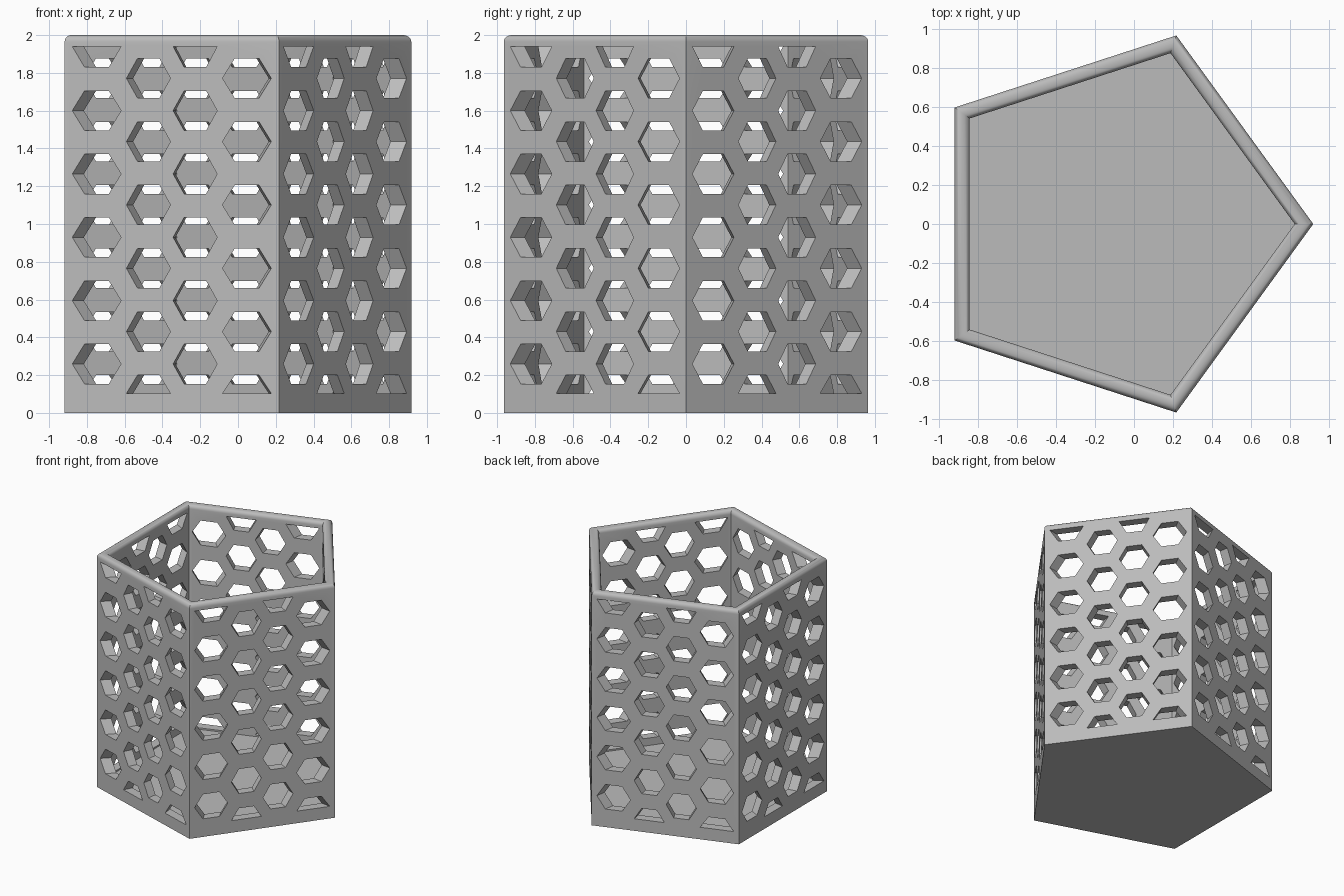
import bpy, bmesh
from math import cos, sin, pi, radians

cube = bpy.data.objects.get("Cube")
if cube:
    bpy.data.objects.remove(cube)

HEIGHT, RADIUS, WALL, FLOOR = 2.0, 1.0143, 0.077, 0.09
ROUND = 0.035                      # rim rounding
CENTRE_X = -0.097
APOTHEM = RADIUS * cos(pi / 5)
HEX, PITCH = 0.121, 0.3353         # hole radius and vertical spacing
LOW, HIGH = 0.103, 1.94            # band the holes are kept within

grey = bpy.data.materials.new("light grey")
grey.use_nodes = True
colour = (0.5, 0.5, 0.5, 1)
grey.diffuse_color = colour
grey.node_tree.nodes["Principled BSDF"].inputs["Base Color"].default_value = colour


def make_object(name, bm):
    bmesh.ops.recalc_face_normals(bm, faces=bm.faces)
    mesh = bpy.data.meshes.new(name)
    bm.to_mesh(mesh)
    bm.free()
    mesh.materials.append(grey)
    obj = bpy.data.objects.new(name, mesh)
    bpy.context.collection.objects.link(obj)
    return obj


def loft(bm, rings):
    """Skin a list of point rings and cap both ends."""
    loops = [[bm.verts.new(p) for p in ring] for ring in rings]
    n = len(loops[0])
    for a, b in zip(loops, loops[1:]):
        for i in range(n):
            j = (i + 1) % n
            bm.faces.new((a[i], a[j], b[j], b[i]))
    bm.faces.new(loops[0])
    bm.faces.new(loops[-1])


def pentagon(apothem, z):
    r = apothem / cos(pi / 5)
    return [(CENTRE_X + r * cos(2 * pi * k / 5), r * sin(2 * pi * k / 5), z)
            for k in range(5)]


# Pentagonal cup: outside wall, rounded rim, inside wall, floor
steps = 6
arc = [(ROUND * (1 - cos(t)), HEIGHT - ROUND + ROUND * sin(t))
       for t in (pi / 2 * i / steps for i in range(steps + 1))]
profile = [(0, 0)] + arc + [(WALL - d, z) for d, z in reversed(arc)] + [(WALL, FLOOR)]
bm = bmesh.new()
loft(bm, [pentagon(APOTHEM - d, z) for d, z in profile])
cup = make_object("pentagon_holder", bm)


# Hexagonal hole cutters pointing at the central axis
def hex_outline(zc):
    pts = [(HEX * cos(k * pi / 3), zc + HEX * sin(k * pi / 3)) for k in range(6)]
    if zc - HEX < LOW:             # upper half only
        pts = [(HEX, LOW)] + pts[1:3] + [(-HEX, LOW)]
    elif zc + HEX > HIGH:          # lower half only
        pts = [(-HEX, HIGH)] + pts[4:6] + [(HEX, HIGH)]
    return pts


bm = bmesh.new()
for column in range(20):
    angle = radians(9 + 18 * column)
    c, s = cos(angle), sin(angle)
    start = 0.095 if column % 2 else 0.259
    for row in range(6):
        outline = hex_outline(start + row * PITCH)
        loft(bm, [[(CENTRE_X + r * c - t * s, r * s + t * c, z) for t, z in outline]
                  for r in (0.65, 1.12)])
cutter = make_object("hole_cutter", bm)
cutter.hide_render = True
cutter.hide_set(True)

holes = cup.modifiers.new("holes", 'BOOLEAN')
holes.operation = 'DIFFERENCE'
holes.solver = 'EXACT'
holes.object = cutter

# Apply the holes, drop the cutter, smooth the rim only
bpy.ops.object.select_all(action='DESELECT')
bpy.context.view_layer.objects.active = cup
cup.select_set(True)
bpy.ops.object.modifier_apply(modifier="holes")
bpy.data.objects.remove(cutter)
bpy.ops.object.shade_smooth_by_angle(angle=radians(30))
